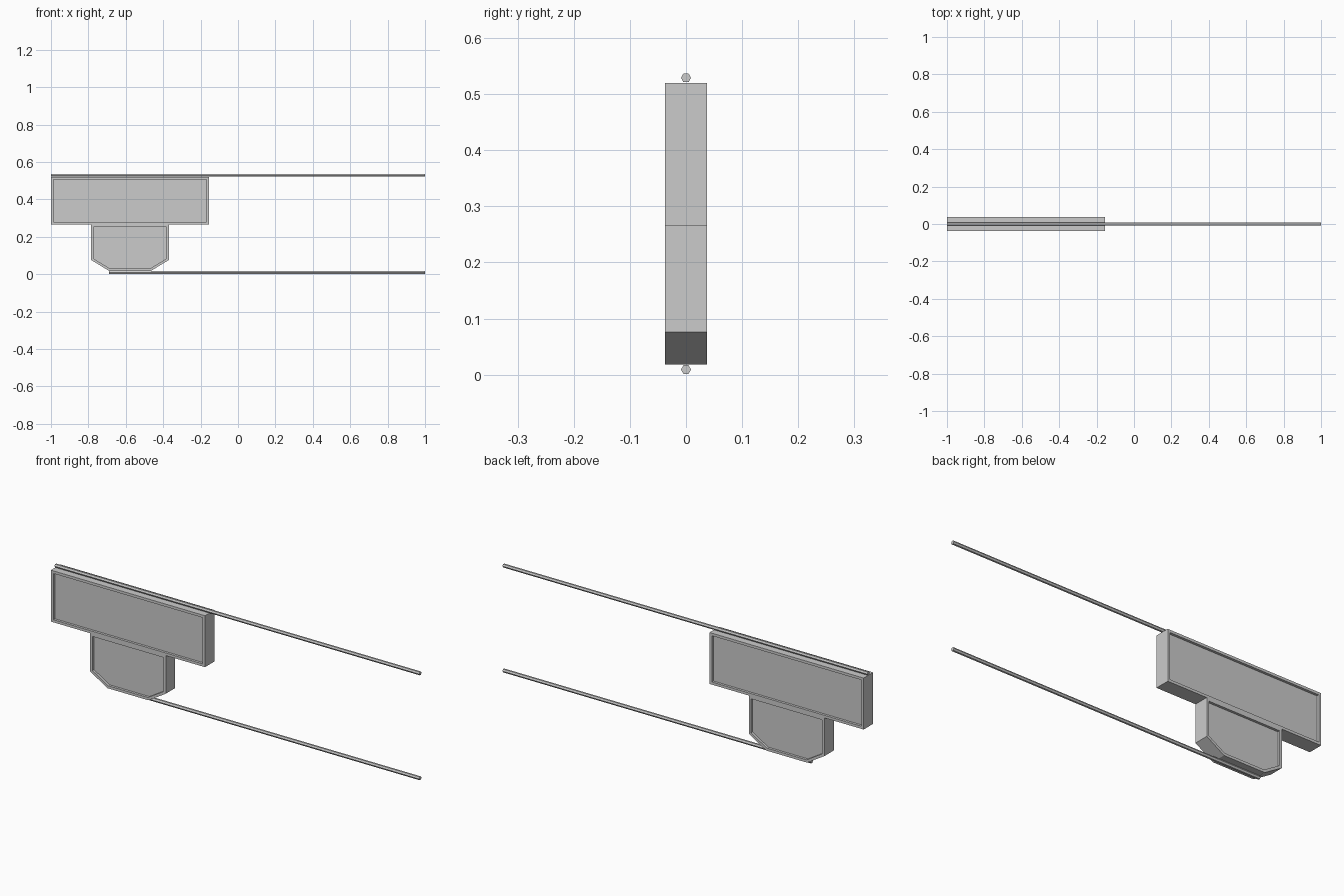
import bpy, bmesh, math

cube = bpy.data.objects.get("Cube")
if cube:
    bpy.data.objects.remove(cube, do_unlink=True)

grey = bpy.data.materials.new("plain grey")
grey.use_nodes = True
COLOUR = (0.6, 0.6, 0.6, 1)
grey.diffuse_color = COLOUR
grey.node_tree.nodes["Principled BSDF"].inputs["Base Color"].default_value = COLOUR

HALF_DEPTH = 0.037
ROD_RADIUS = 0.009


def framed_panel(name, outline, open_top=False):
    """Extrude an x-z outline through y and sink a framed recess into both faces."""
    bm = bmesh.new()
    face = bm.faces.new([bm.verts.new((x, -HALF_DEPTH, z)) for x, z in outline])
    ext = bmesh.ops.extrude_face_region(bm, geom=[face], use_keep_orig=True)
    moved = [v for v in ext["geom"] if isinstance(v, bmesh.types.BMVert)]
    bmesh.ops.translate(bm, verts=moved, vec=(0, 2 * HALF_DEPTH, 0))
    bmesh.ops.recalc_face_normals(bm, faces=bm.faces)
    caps = [f for f in bm.faces if abs(f.normal.y) > 0.9]
    bmesh.ops.inset_individual(bm, faces=caps, thickness=0.013, use_even_offset=True)
    # Sink the inner faces straight back to make a stepped recess
    for cap in caps:
        direction = -1 if cap.normal.y > 0 else 1
        inner = bmesh.ops.extrude_discrete_faces(bm, faces=[cap])["faces"][0]
        rim = [v.co.copy() for v in inner.verts]
        bmesh.ops.translate(bm, verts=inner.verts, vec=(0, 0.012 * direction, 0))
    bmesh.ops.remove_doubles(bm, verts=bm.verts, dist=0.0001)
    if open_top:
        top = [f for f in bm.faces if f.normal.z > 0.9 and f.calc_center_median().z > 0.26]
        bmesh.ops.delete(bm, geom=top, context="FACES")
    mesh = bpy.data.meshes.new(name)
    bm.to_mesh(mesh)
    bm.free()
    mesh.materials.append(grey)
    obj = bpy.data.objects.new(name, mesh)
    bpy.context.collection.objects.link(obj)


def rod(name, x_start, x_end, z):
    """Thin six-sided bar running along x."""
    bpy.ops.mesh.primitive_cylinder_add(
        vertices=6, radius=ROD_RADIUS, depth=x_end - x_start,
        location=((x_start + x_end) / 2, 0, z), rotation=(0, math.pi / 2, 0))
    bpy.context.object.name = name
    bpy.ops.object.transform_apply(location=False, rotation=True, scale=False)
    bpy.context.object.data.materials.append(grey)


# Wide upper board
framed_panel("upper_board", [(-1, 0.265), (-0.155, 0.265), (-0.155, 0.52), (-1, 0.52)])

# Narrower lower board with chamfered bottom corners
framed_panel("lower_board", [(-0.785, 0.076), (-0.69, 0.018), (-0.465, 0.018),
                             (-0.37, 0.076), (-0.37, 0.265), (-0.785, 0.265)], open_top=True)

# Support bars
rod("upper_bar", -1, 1, 0.529)
rod("lower_bar", -0.69, 1, ROD_RADIUS)
